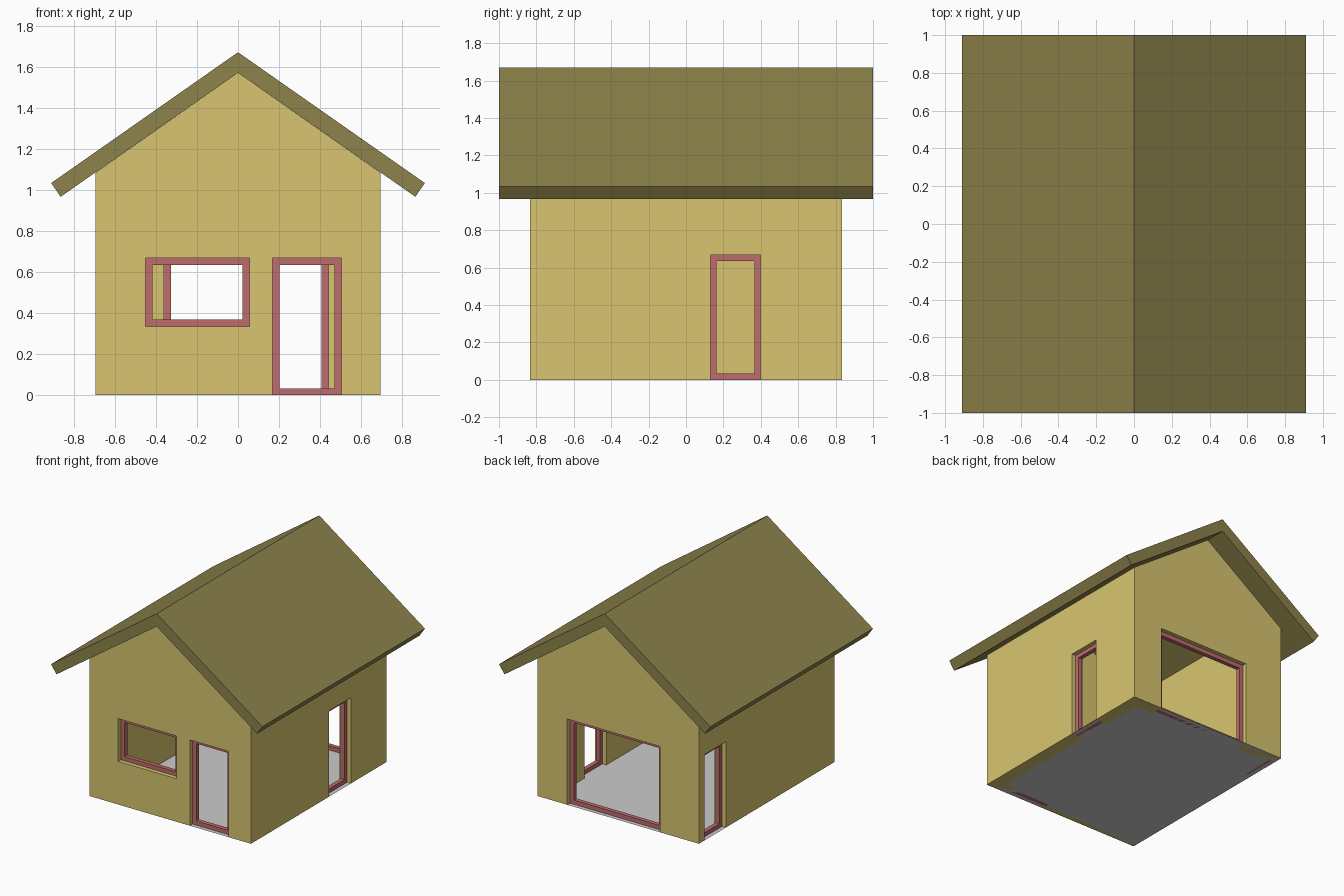
import bpy, bmesh

if "Cube" in bpy.data.objects:
    bpy.data.objects.remove(bpy.data.objects["Cube"])

HX, HY, T = 0.695, 0.833, 0.10      # wall half-width, half-length, thickness
APEX, EAVE = 1.57, 1.083            # gable peak and wall top heights
FW = 0.033                          # frame bar width and depth


def material(name, rgb):
    m = bpy.data.materials.new(name)
    m.diffuse_color = (*rgb, 1)
    m.use_nodes = True
    m.node_tree.nodes["Principled BSDF"].inputs["Base Color"].default_value = m.diffuse_color
    return m


WALL = material("wall_yellow", (0.69, 0.56, 0.16))
ROOF = material("roof_olive", (0.266, 0.223, 0.07))
FRAME = material("frame_red", (0.51, 0.15, 0.15))


def finish(name, bm, mat=None):
    bmesh.ops.recalc_face_normals(bm, faces=bm.faces)
    me = bpy.data.meshes.new(name)
    bm.to_mesh(me)
    bm.free()
    ob = bpy.data.objects.new(name, me)
    bpy.context.collection.objects.link(ob)
    if mat:
        me.materials.append(mat)
    return ob


def prism(name, profile, half, mat):
    """Extrude an x-z profile along y."""
    bm = bmesh.new()
    face = bm.faces.new([bm.verts.new((x, -half, z)) for x, z in profile])
    out = bmesh.ops.extrude_face_region(bm, geom=[face])
    verts = [g for g in out["geom"] if isinstance(g, bmesh.types.BMVert)]
    bmesh.ops.translate(bm, verts=verts, vec=(0, 2 * half, 0))
    return finish(name, bm, mat)


def box(name, lo, hi, mat=None):
    bm = bmesh.new()
    bmesh.ops.create_cube(bm, size=1)
    for v in bm.verts:
        v.co = [l + (c + 0.5) * (h - l) for c, l, h in zip(v.co, lo, hi)]
    return finish(name, bm, mat)


def cut(target, cutter):
    cutter.hide_render = True
    mod = target.modifiers.new("cut", "BOOLEAN")
    mod.operation, mod.solver, mod.object = "DIFFERENCE", "EXACT", cutter
    bpy.context.view_layer.objects.active = target
    bpy.ops.object.modifier_apply(modifier=mod.name)
    bpy.data.objects.remove(cutter)


def frame(name, place, u0, u1, z0, z1):
    """Rectangular ring with a square bar, set in the middle of the wall."""
    bm = bmesh.new()
    rings = []
    for inset, depth in ((0, -1), (0, 1), (FW, 1), (FW, -1)):
        a, b, c, d = u0 + inset, u1 - inset, z0 + inset, z1 - inset
        rings.append([bm.verts.new(place(u, depth * FW / 2, z))
                      for u, z in ((a, c), (b, c), (b, d), (a, d))])
    for i in range(4):
        r, s = rings[i], rings[(i + 1) % 4]
        for j in range(4):
            k = (j + 1) % 4
            bm.faces.new((r[j], r[k], s[k], s[j]))
    finish(name, bm, FRAME)


# Gabled walls, hollow and open up to the roof
walls = prism("walls", [(-HX, 0), (HX, 0), (HX, EAVE), (0, APEX), (-HX, EAVE)], HY, WALL)
cut(walls, box("room_cutter", (-HX + T, -HY + T, -0.5), (HX - T, HY - T, 2)))

# Openings: name, wall axis, wall side, extent along the wall, height range
openings = [
    ("front_window", "y", -1, -0.45, 0.055, 0.335, 0.668),
    ("front_door", "y", -1, 0.168, 0.503, 0, 0.668),
    ("back_door", "y", 1, -0.36, 0.44, 0, 0.668),
    ("right_door", "x", 1, 0.13, 0.398, 0, 0.668),
    ("left_door", "x", -1, 0.50, 0.765, 0, 0.668),
]
for name, axis, side, u0, u1, z0, z1 in openings:
    if axis == "y":
        mid = side * (HY - T / 2)
        place = lambda u, d, z, m=mid: (u, m + d, z)
    else:
        mid = side * (HX - T / 2)
        place = lambda u, d, z, m=mid: (m + d, u, z)
    bottom = z0 if z0 > 0 else -0.1
    # Keep each cutter inside the room so only its own wall is pierced
    cut(walls, box(name + "_cutter", place(u0, -T * 0.7, bottom), place(u1, T * 0.7, z1)))
    frame(name + "_frame", place, u0, u1, z0, z1)

# Pitched roof with overhanging eaves
prism("roof", [(-0.91, 1.033), (-0.864, 0.966), (0, APEX), (0.864, 0.966),
               (0.91, 1.033), (0, 1.67)], 1.0, ROOF)

# Thin floor sheet
bm = bmesh.new()
bm.faces.new([bm.verts.new(p) for p in
              ((-HX, -HY, 0), (HX, -HY, 0), (HX, HY, 0), (-HX, HY, 0))])
floor = finish("floor", bm)
if floor.data.polygons[0].normal.z < 0:
    floor.data.flip_normals()
